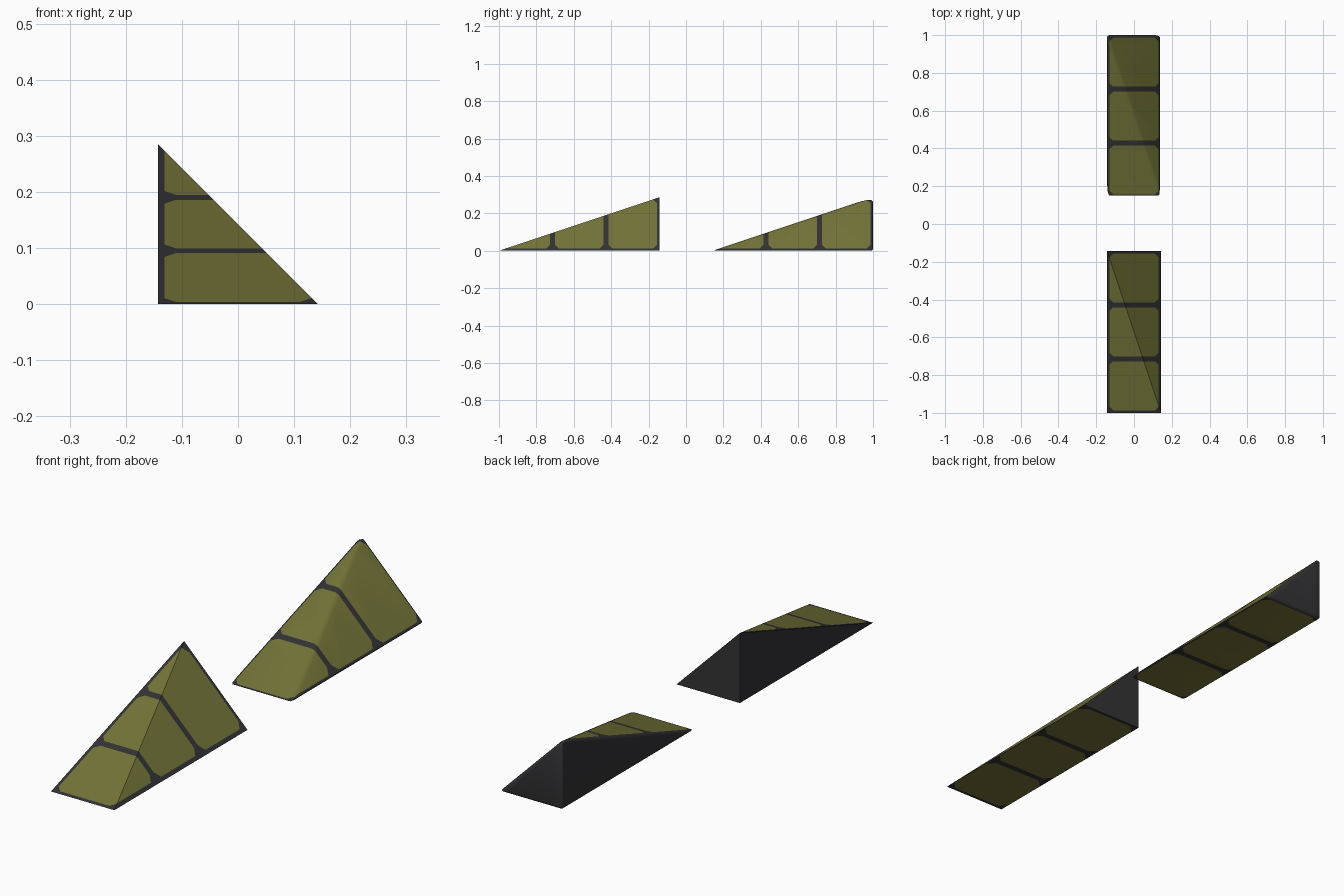
import bpy, bmesh, math
from mathutils import Vector

if "Cube" in bpy.data.objects:
    bpy.data.objects.remove(bpy.data.objects["Cube"])

S = 1 / 7                      # half width; length is 6*S, height is 2*S
HX = S - 0.012                 # half width of the olive panels
PANEL, GAP, CUT = 2 * S, 0.013, 0.02


def material(name, colour):
    m = bpy.data.materials.new(name)
    m.diffuse_color = (*colour, 1)
    m.use_nodes = True
    m.node_tree.nodes["Principled BSDF"].inputs["Base Color"].default_value = m.diffuse_color
    return m


olive = material("olive panel", (0.175, 0.175, 0.04))
dark = material("dark trim", (0.033, 0.033, 0.036))


def corner_ramp(name, y0, bevel):
    y1 = y0 + 6 * S
    bm = bmesh.new()
    # Five-cornered solid: rectangular base, apex above the back left corner
    base = [bm.verts.new(p) for p in
            ((-S, y0, 0), (S, y0, 0), (S, y1, 0), (-S, y1, 0))]
    apex = bm.verts.new((-S, y1, 2 * S))
    bm.faces.new(base[::-1])
    for i in range(4):
        bm.faces.new((base[i], base[(i + 1) % 4], apex))
    # Softened edges
    if bevel:
        bmesh.ops.bevel(bm, geom=bm.edges[:], offset=bevel, segments=3,
                        profile=0.5, affect='EDGES', clamp_overlap=True)

    def cut(point, normal):
        bmesh.ops.bisect_plane(bm, geom=bm.verts[:] + bm.edges[:] + bm.faces[:],
                               dist=1e-6, plane_co=point, plane_no=Vector(normal))

    # Panel outlines: straight sides with clipped corners
    hy = PANEL / 2 - GAP
    centres = [y0 + PANEL * (i + 0.5) for i in range(3)]
    for sx in (-1, 1):
        cut((sx * HX, 0, 0), (1, 0, 0))
        for yc in centres:
            for sy in (-1, 1):
                cut((0, yc + sy * hy, 0), (0, 1, 0))
                cut((sx * (HX - CUT), yc + sy * hy, 0), (sx, sy, 0))

    # Olive on the slopes and underside inside the panels, dark elsewhere
    bm.normal_update()
    for f in bm.faces:
        c = f.calc_center_median()
        dy = min(abs(c.y - yc) for yc in centres)
        clipped = abs(c.x) + dy > HX + hy - CUT
        inside = dy < hy and not clipped
        if f.normal.z > 0.1:
            inside = inside and abs(c.x) < HX
        elif f.normal.z > -0.9:
            inside = False
        f.material_index = 0 if inside else 1

    mesh = bpy.data.meshes.new(name)
    bm.to_mesh(mesh)
    bm.free()
    mesh.materials.append(olive)
    mesh.materials.append(dark)
    ob = bpy.data.objects.new(name, mesh)
    bpy.context.collection.objects.link(ob)
    if bevel:
        bpy.context.view_layer.objects.active = ob
        ob.select_set(True)
        bpy.ops.object.shade_smooth_by_angle(angle=math.radians(40))
        ob.select_set(False)


corner_ramp("sharp_corner_ramp", -1, 0)
corner_ramp("rounded_corner_ramp", S, 0.012)
